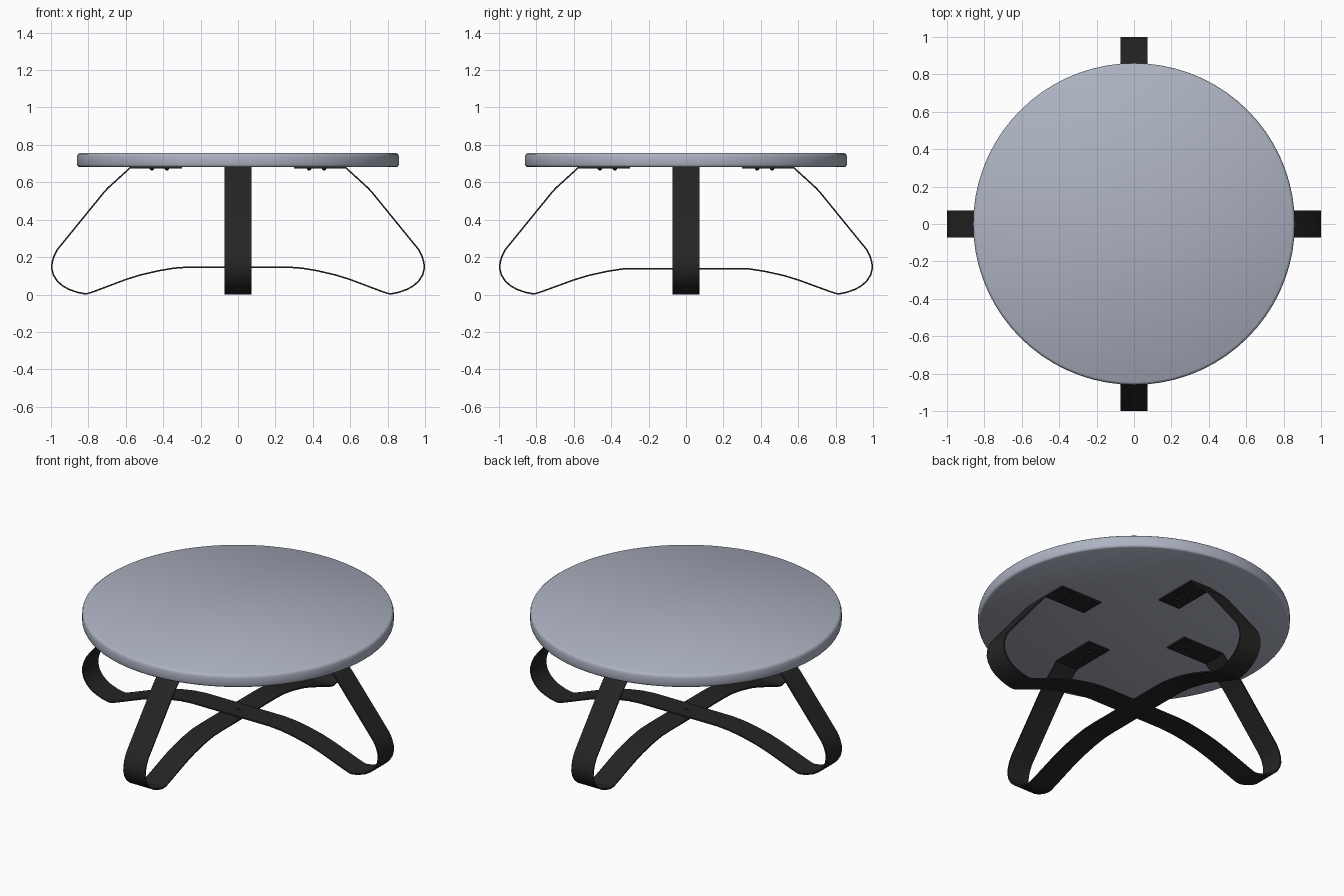
import bpy, bmesh, math
from mathutils import Matrix, Vector

cube = bpy.data.objects.get("Cube")
if cube:
    bpy.data.objects.remove(cube)


def material(name, rgb):
    m = bpy.data.materials.new(name)
    m.use_nodes = True
    m.diffuse_color = (*rgb, 1)
    m.node_tree.nodes["Principled BSDF"].inputs["Base Color"].default_value = (*rgb, 1)
    return m


top_grey = material("blue_grey_top", (0.42, 0.45, 0.54))
black = material("black_metal", (0.018, 0.018, 0.018))


def make_object(name, bm, mat, smooth_angle, thickness=0):
    mesh = bpy.data.meshes.new(name)
    bmesh.ops.recalc_face_normals(bm, faces=bm.faces)
    bm.to_mesh(mesh)
    bm.free()
    mesh.materials.append(mat)
    ob = bpy.data.objects.new(name, mesh)
    bpy.context.collection.objects.link(ob)
    bpy.ops.object.select_all(action="DESELECT")
    ob.select_set(True)
    bpy.context.view_layer.objects.active = ob
    if thickness:
        mod = ob.modifiers.new("thickness", "SOLIDIFY")
        mod.thickness = thickness
        mod.offset = 0
        mod.use_even_offset = True
        bpy.ops.object.modifier_apply(modifier=mod.name)
    bpy.ops.object.shade_smooth_by_angle(angle=math.radians(smooth_angle))
    return ob


# Round table top: stacked rings with a softly rounded rim and flat caps
SEGMENTS = 72
rim = [(0.848, 0.681), (0.856, 0.685), (0.86, 0.695),
       (0.86, 0.738), (0.856, 0.75), (0.846, 0.757)]
bm = bmesh.new()
rings = []
for r, z in rim:
    angles = [math.tau * i / SEGMENTS for i in range(SEGMENTS)]
    rings.append([bm.verts.new((r * math.cos(a), r * math.sin(a), z)) for a in angles])
for low, high in zip(rings, rings[1:]):
    for i in range(SEGMENTS):
        j = (i + 1) % SEGMENTS
        bm.faces.new((low[i], low[j], high[j], high[i]))
bm.faces.new(rings[0][::-1])
bm.faces.new(rings[-1])
make_object("table_top", bm, top_grey, 80)

# Bent flat-bar leg: half path from the top flange, round the foot, to the arch
STRAP, WIDTH = 0.008, 0.146
flange_z = 0.677
half_path = [(0.30, flange_z), (0.577, flange_z), (0.695, 0.57), (0.72, 0.542),
             (0.966, 0.24), (0.984, 0.205), (0.994, 0.17), (0.996, 0.14),
             (0.987, 0.105), (0.967, 0.073), (0.94, 0.048), (0.905, 0.028),
             (0.86, 0.012), (0.82, 0.004), (0.80, 0.006), (0.765, 0.018),
             (0.60, 0.08), (0.52, 0.105), (0.42, 0.128), (0.34, 0.141), (0.26, 0.147)]


def strap(name, turn, arch_drop):
    pts = [(x, z - arch_drop * max(0, 1 - x / 0.8)) if z < 0.15 else (x, z)
           for x, z in half_path]
    pts[-1] = (pts[-1][0], half_path[-1][1] - arch_drop)
    path = pts + [(-x, z) for x, z in reversed(pts)]
    bm = bmesh.new()
    rows = [[bm.verts.new((x, s * WIDTH / 2, z)) for s in (-1, 1)] for x, z in path]
    for a, b in zip(rows, rows[1:]):
        bm.faces.new((a[0], a[1], b[1], b[0]))
    bmesh.ops.transform(bm, matrix=turn, verts=bm.verts)
    make_object(name, bm, black, 30, STRAP)


quarter = Matrix.Rotation(math.pi / 2, 4, "Z")
strap("side_to_side_leg", Matrix.Identity(4), 0)
strap("front_to_back_leg", quarter, STRAP)


# Domed bolt heads under each flange and through the crossing
def bolt(name, location):
    bm = bmesh.new()
    bmesh.ops.create_uvsphere(bm, u_segments=12, v_segments=8, radius=0.012)
    bmesh.ops.scale(bm, vec=(1, 1, 0.7), verts=bm.verts)
    bmesh.ops.translate(bm, vec=location, verts=bm.verts)
    make_object(name, bm, black, 60)


for side, label in enumerate(("left", "back", "right", "front")):
    spin = Matrix.Rotation(side * math.pi / 2, 4, "Z")
    for spot, x in (("inner", 0.38), ("outer", 0.46)):
        bolt(f"{label}_{spot}_bolt", spin @ Vector((x, 0, flange_z - 0.005)))
bolt("crossing_bolt_upper", Vector((0, 0, 0.148)))
bolt("crossing_bolt_lower", Vector((0, 0, 0.138)))
